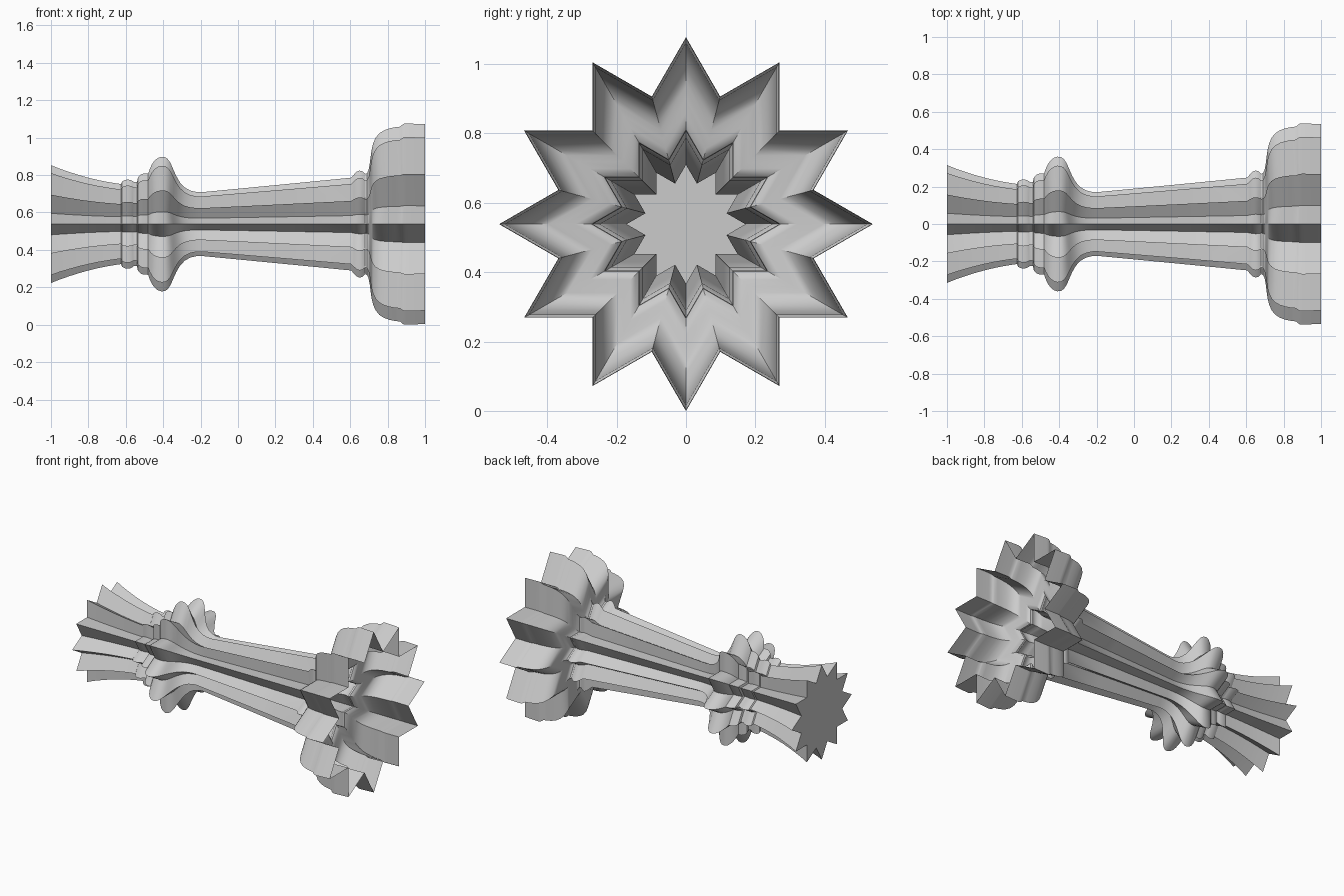
import bpy, bmesh
from math import sin, cos, pi

if "Cube" in bpy.data.objects:
    bpy.data.objects.remove(bpy.data.objects["Cube"])

POINTS = 12          # star tips
VALLEY = 0.7071      # valley radius relative to the tip radius
CENTRE_Z = 0.538

# Profile sections (x, tip radius), split where the outline has a crease
flared_foot = [(-1, .315), (-.95, .295), (-.9, .278), (-.85, .262), (-.8, .248),
               (-.75, .236), (-.7, .226), (-.66, .219), (-.625, .214)]
small_rings = [(-.62, .228), (-.605, .236), (-.59, .238), (-.575, .236), (-.562, .229),
               (-.558, .225), (-.54, .225), (-.535, .25), (-.52, .265), (-.505, .27), (-.48, .271)]
knob = [(-.472, .295), (-.46, .32), (-.448, .337), (-.43, .353), (-.41, .36),
        (-.39, .358), (-.375, .347), (-.36, .325), (-.345, .29), (-.33, .257),
        (-.31, .222), (-.285, .196), (-.255, .179), (-.22, .171), (-.19, .171)]
stem = [(0, .189), (.3, .218), (.605, .248)]
collar = [(.62, .265), (.635, .28), (.65, .286), (.665, .282), (.68, .268), (.69, .272)]
bowl = [(.698, .29), (.704, .32), (.709, .36), (.714, .395), (.722, .43), (.735, .46),
        (.755, .485), (.78, .501), (.81, .512), (.84, .518), (.868, .521)]
rim = [(.874, .528), (.885, .536), (.9, .538), (1, .534)]
profile = flared_foot + small_rings + knob + stem + collar + bowl + rim


def star_ring(bm, x, r):
    """One star-shaped loop of vertices around the x axis."""
    ring = []
    for i in range(POINTS * 2):
        a = i * pi / POINTS
        k = r if i % 2 == 0 else r * VALLEY
        ring.append(bm.verts.new((x, k * cos(a), CENTRE_Z + k * sin(a))))
    return ring


# Fluted goblet shell: open at the rim, closed at the foot
bm = bmesh.new()
rings = [star_ring(bm, x, r) for x, r in profile]
n = POINTS * 2
for a, b in zip(rings, rings[1:]):
    for i in range(n):
        j = (i + 1) % n
        bm.faces.new((a[i], a[j], b[j], b[i]))
bm.faces.new(rings[0][::-1])
bmesh.ops.recalc_face_normals(bm, faces=bm.faces)

mesh = bpy.data.meshes.new("star_goblet")
bm.to_mesh(mesh)
bm.free()
goblet = bpy.data.objects.new("star_goblet", mesh)
bpy.context.collection.objects.link(goblet)
bpy.context.view_layer.objects.active = goblet
goblet.select_set(True)
bpy.ops.object.shade_smooth_by_angle(angle=pi / 6)
